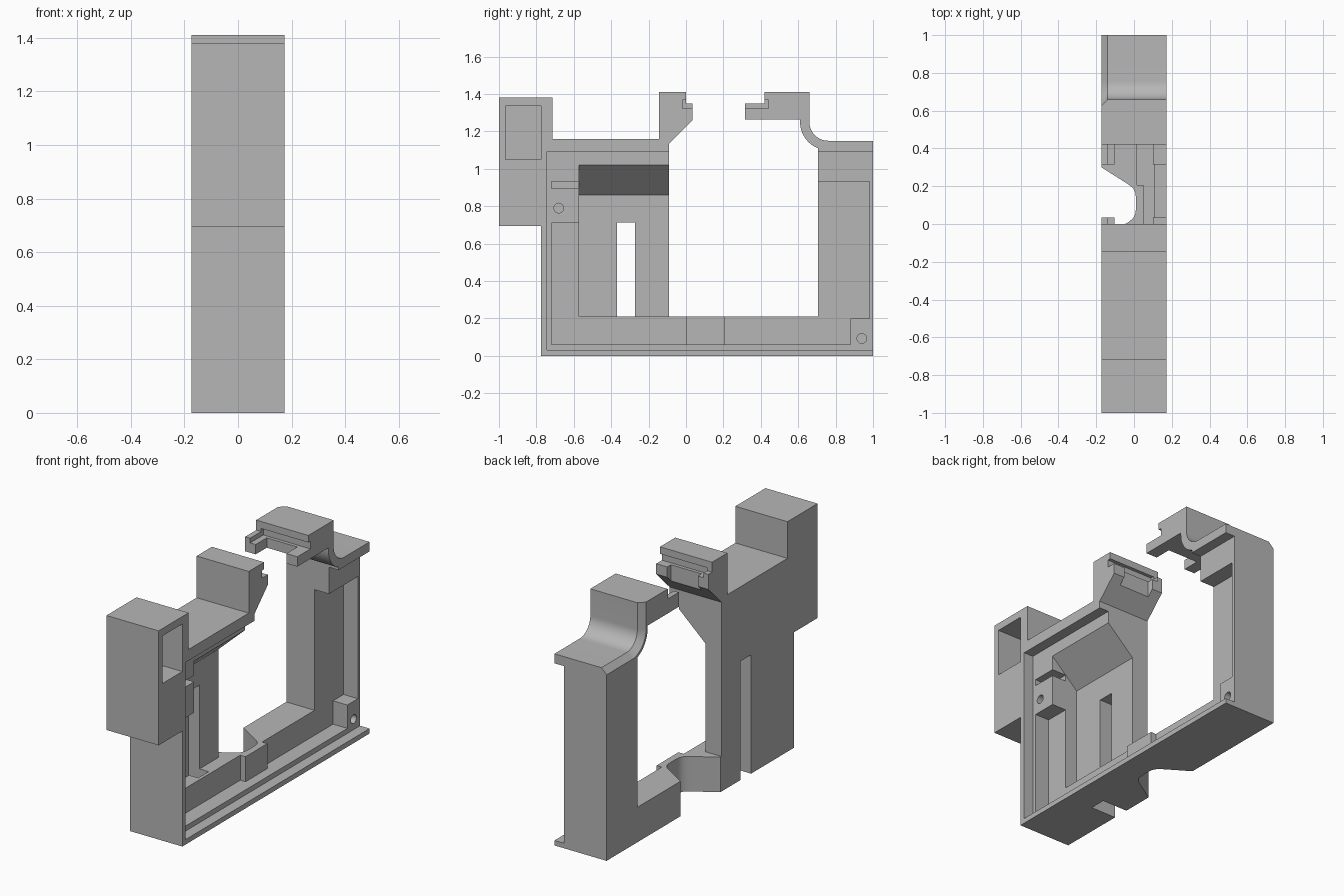
import bpy, bmesh, math

cube = bpy.data.objects.get("Cube")
if cube:
    bpy.data.objects.remove(cube, do_unlink=True)

grey = bpy.data.materials.new("plain grey")
grey.use_nodes = True
COLOUR = (0.47, 0.47, 0.47, 1)
grey.diffuse_color = COLOUR
grey.node_tree.nodes["Principled BSDF"].inputs["Base Color"].default_value = COLOUR

W = 0.173       # half width of the frame
LEDGE = 0.11    # ledge inside the rim
FLOOR = 0.015   # floor of the deep pocket
PANEL = -0.065  # face of the thin panel


def prism(name, pts, axis, lo, hi):
    """Extrude a 2D outline along one axis."""
    place = {"x": lambda a, b, t: (t, a, b),
             "y": lambda a, b, t: (a, t, b),
             "z": lambda a, b, t: (a, b, t)}[axis]
    bm = bmesh.new()
    face = bm.faces.new([bm.verts.new(place(a, b, lo)) for a, b in pts])
    new = bmesh.ops.extrude_face_region(bm, geom=[face])["geom"]
    shift = place(0, 0, hi - lo)
    bmesh.ops.translate(bm, vec=shift, verts=[v for v in new if isinstance(v, bmesh.types.BMVert)])
    bmesh.ops.recalc_face_normals(bm, faces=bm.faces[:])
    mesh = bpy.data.meshes.new(name)
    bm.to_mesh(mesh)
    bm.free()
    obj = bpy.data.objects.new(name, mesh)
    bpy.context.collection.objects.link(obj)
    mesh.materials.append(grey)
    return obj


def rect(a0, a1, b0, b1):
    return [(a0, b0), (a1, b0), (a1, b1), (a0, b1)]


def arc(a, b, r, start, end, n=14):
    steps = [math.radians(start + (end - start) * i / n) for i in range(n + 1)]
    return [(a + r * math.cos(t), b + r * math.sin(t)) for t in steps]


# Side outline: open ring with a front box, two latch arms and a curved neck
shoulder = [(0.66, 1.41)] + arc(0.76, 1.25, 0.1, 180, 270) + [(1, 1.15)]
outline = [(-0.775, 0), (-0.775, 0.693), (-1, 0.693), (-1, 1.38), (-0.715, 1.38),
           (-0.715, 1.16), (-0.145, 1.16), (-0.145, 1.41), (0, 1.41), (0, 1.35),
           (0.035, 1.35), (0.035, 1.26), (-0.09, 1.135), (-0.09, 0.21), (0.705, 0.21)]
outline += arc(0.76, 1.25, 0.15, 249, 180)
outline += [(0.61, 1.263), (0.315, 1.263), (0.315, 1.35), (0.42, 1.35), (0.42, 1.41)]
outline += shoulder + [(1, 0)]
frame = prism("frame", outline, "x", -W, W)

# Chamfer along the outer edge of the curved shoulder
bm = bmesh.new()
bm.from_mesh(frame.data)


def on_shoulder(v):
    return v.co.x < 0 and any(abs(v.co.y - a) + abs(v.co.z - b) < 1e-4 for a, b in shoulder)


edges = [e for e in bm.edges if all(on_shoulder(v) for v in e.verts)]
bmesh.ops.bevel(bm, geom=edges, offset=0.034, segments=1, affect="EDGES")
bm.to_mesh(frame.data)
bm.free()

# Pocket steps on the open side
pocket = [(-0.72, 0.06), (0.88, 0.06), (0.88, 0.2), (0.98, 0.2), (0.98, 0.933), (0.65, 0.933),
          (0.65, 0.3), (-0.5, 0.3), (-0.5, 0.71), (-0.72, 0.71)]
ramp = [(PANEL, 0.21), (0.2, 0.21), (0.2, 1.02), (LEDGE, 1.02), (PANEL, 0.86)]
cutters = [
    prism("rim_cut", rect(-0.743, 1.1, 0.03, 1.093), "x", LEDGE, 0.3),
    prism("pocket_cut", pocket, "x", FLOOR, 0.3),
    prism("panel_cut", ramp, "y", -0.573, -0.05),
    prism("small_slot_cut", rect(-0.72, -0.5, 0.895, 0.933), "x", FLOOR, 0.3),
    prism("window_cut", rect(-0.965, -0.775, 1.05, 1.335), "x", -0.14, 0.3),
    prism("long_slot_cut", rect(-0.37, -0.272, -0.1, 0.713), "x", -0.3, -0.005),
]

# Scooped notch under the lower bar, symmetric about its middle
half = [(-0.3, 0.267), (-W, 0.19), (-0.03, 0.1), (-0.005, 0.08), (0.008, 0.055), (0.01, 0.03)]
notch = [(x, 0.11 + d) for x, d in half] + [(x, 0.11 - d) for x, d in reversed(half)]
cutters.append(prism("notch_cut", notch, "z", -0.1, 0.3))

# Screw holes
for y, z in [(-0.68, 0.79), (0.94, 0.093)]:
    cutters.append(prism("hole_cut", arc(y, z, 0.026, 0, 345, 23), "x", 0, 0.3))

# Gaps between latch teeth and the grooves above them
for y0, y1, groove0, groove1 in [(0, 0.06, -0.02, 0.06), (0.29, 0.42, 0.29, 0.44)]:
    cutters.append(prism("tooth_gap_cut", rect(y0, y1, 1.2, 1.365), "x", -0.103, 0.1))
    cutters.append(prism("groove_cut", rect(groove0, groove1, 1.322, 1.368), "x", -0.14, 0.3))

for cutter in cutters:
    mod = frame.modifiers.new(cutter.name, "BOOLEAN")
    mod.operation = "DIFFERENCE"
    mod.solver = "EXACT"
    mod.object = cutter

# Bake the cuts and drop the cutters
graph = bpy.context.evaluated_depsgraph_get()
baked = bpy.data.meshes.new_from_object(frame.evaluated_get(graph))
frame.modifiers.clear()
frame.data = baked
for cutter in cutters:
    bpy.data.objects.remove(cutter, do_unlink=True)

# Raised backing behind the notch
prism("notch_backing", rect(0, 0.207, 0.04, 0.21), "x", 0.012, 0.05)

bpy.ops.object.select_all(action="DESELECT")
frame.select_set(True)
bpy.context.view_layer.objects.active = frame
bpy.ops.object.shade_smooth_by_angle(angle=math.radians(25))
